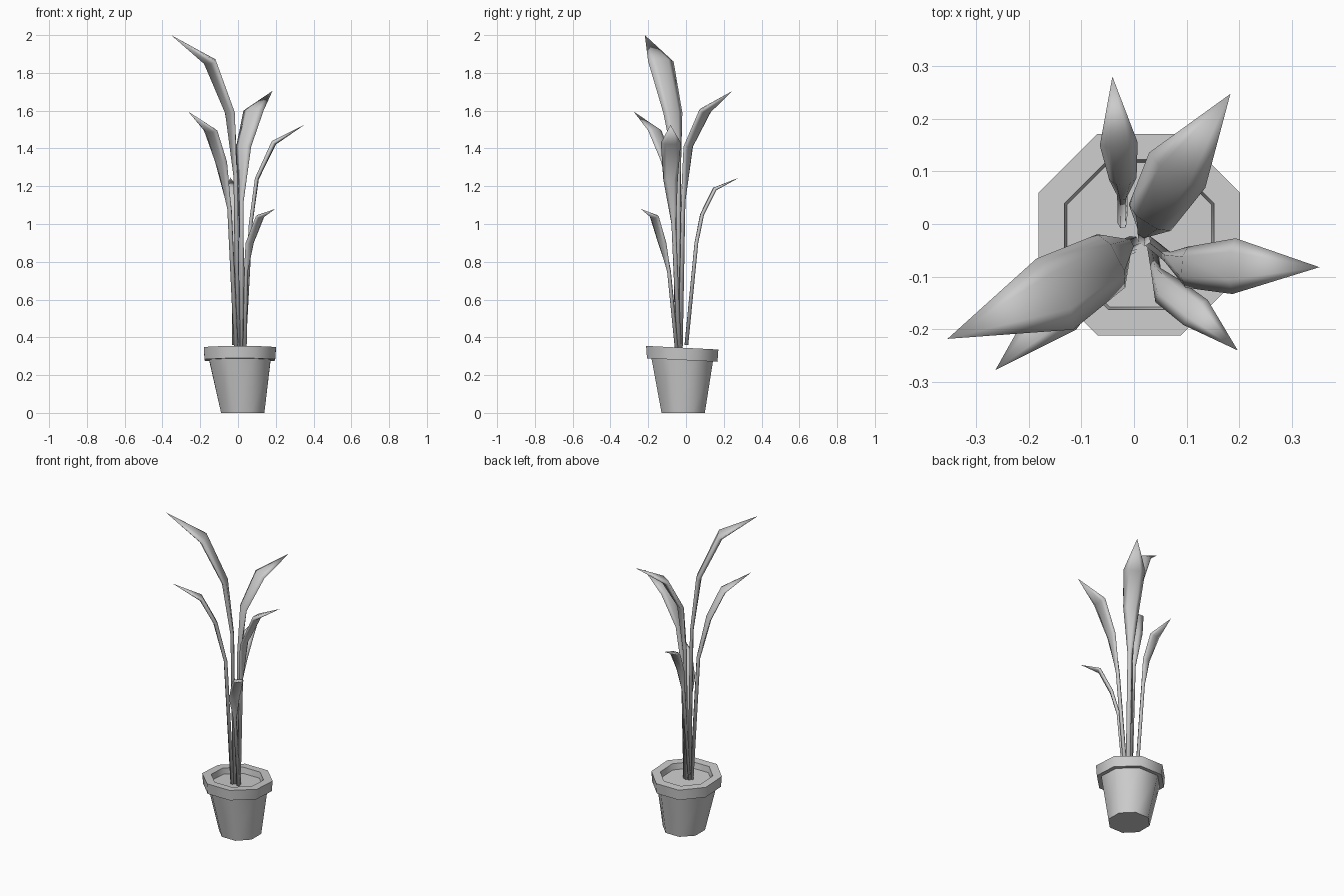
import bpy, bmesh, math
from mathutils import Vector

cube = bpy.data.objects.get("Cube")
if cube:
    bpy.data.objects.remove(cube, do_unlink=True)

# One plain grey for everything
grey = bpy.data.materials.new("plain_grey")
grey.use_nodes = True
COLOUR = (0.6, 0.6, 0.6, 1)
grey.diffuse_color = COLOUR
grey.node_tree.nodes["Principled BSDF"].inputs["Base Color"].default_value = COLOUR


def skin_rings(name, rings, angle, cap_end=True):
    """Bridge rings of points into a closed skin; a one-point ring is a tip."""
    bm = bmesh.new()
    loops = [[bm.verts.new(p) for p in ring] for ring in rings]
    for a, b in zip(loops, loops[1:]):
        n = len(a)
        for i in range(n):
            j = (i + 1) % n
            if len(b) == 1:
                bm.faces.new((a[i], a[j], b[0]))
            else:
                bm.faces.new((a[i], a[j], b[j], b[i]))
    bm.faces.new(loops[0][::-1])
    if cap_end and len(loops[-1]) > 1:
        bm.faces.new(loops[-1])
    bmesh.ops.recalc_face_normals(bm, faces=bm.faces)
    mesh = bpy.data.meshes.new(name)
    bm.to_mesh(mesh)
    bm.free()
    mesh.materials.append(grey)
    obj = bpy.data.objects.new(name, mesh)
    bpy.context.collection.objects.link(obj)
    bpy.ops.object.select_all(action="DESELECT")
    obj.select_set(True)
    bpy.context.view_layer.objects.active = obj
    bpy.ops.object.shade_smooth_by_angle(angle=math.radians(angle))
    return obj


# Pot: eight-sided, slightly leaning, with a thick collar
def octagon(radius, z):
    lean = min(z / 0.28, 1)
    cx, cy = 0.025 - 0.015 * lean, -0.015 - 0.005 * lean
    pts = []
    for i in range(8):
        a = math.radians(22.5 + 45 * i)
        x, y = radius * math.cos(a), radius * math.sin(a)
        pts.append((cx + x, cy + y, z - 0.05 * y * lean))
    return pts


pot_profile = [(0.124, 0), (0.176, 0.28), (0.202, 0.28), (0.207, 0.345), (0.154, 0.345), (0.148, 0.305)]
skin_rings("pot", [octagon(r, z) for r, z in pot_profile], 50, cap_end=False)
skin_rings("soil", [octagon(0.14, 0.29), octagon(0.15, 0.308)], 50)


# Leaf: a thin stem that flattens into a pointed, arching blade
def leaf(name, points, widths):
    pts = [Vector(p) for p in points]
    out = pts[-1] - pts[1]
    side = Vector((-out.y, out.x, 0)).normalized()
    rings = []
    for i, (p, w) in enumerate(zip(pts, widths)):
        if i == len(pts) - 1:
            rings.append([p])
            break
        before = (p - pts[i - 1]).normalized() if i else Vector((0, 0, 1))
        tangent = (before + (pts[i + 1] - p).normalized()).normalized()
        up = tangent.cross(side).normalized()
        thick = max(0.28 * w, 0.011)
        rings.append([p + side * w * math.cos(k * math.tau / 6) + up * thick * math.sin(k * math.tau / 6)
                      for k in range(6)])
    skin_rings(name, rings, 150)


# Points: stem foot, stem top, lower blade, upper blade, tip
leaf("tall_left_leaf",
     [(0, -0.035, 0.3), (-0.012, -0.04, 1.25), (-0.043, -0.07, 1.59), (-0.15, -0.133, 1.86), (-0.354, -0.218, 2)],
     (0.014, 0.014, 0.057, 0.076, 0))
leaf("front_left_leaf",
     [(-0.008, -0.045, 0.3), (-0.045, -0.06, 1.08), (-0.09, -0.1, 1.33), (-0.145, -0.165, 1.495), (-0.263, -0.277, 1.595)],
     (0.014, 0.014, 0.045, 0.05, 0))
leaf("back_right_leaf",
     [(0.02, -0.03, 0.3), (0.018, -0.015, 1.12), (0.03, 0.012, 1.41), (0.082, 0.102, 1.6), (0.183, 0.247, 1.705)],
     (0.014, 0.014, 0.047, 0.063, 0))
leaf("right_leaf",
     [(0.03, -0.035, 0.3), (0.067, -0.065, 1), (0.1, -0.082, 1.24), (0.19, -0.08, 1.43), (0.352, -0.082, 1.525)],
     (0.012, 0.012, 0.039, 0.053, 0))
leaf("front_right_leaf",
     [(0.035, -0.045, 0.3), (0.042, -0.09, 0.75), (0.062, -0.126, 0.9), (0.117, -0.168, 1.04), (0.197, -0.24, 1.08)],
     (0.01, 0.01, 0.031, 0.033, 0))
leaf("back_leaf",
     [(-0.022, 0.002, 0.36), (-0.022, 0.055, 0.9), (-0.021, 0.085, 1.05), (-0.029, 0.152, 1.185), (-0.041, 0.28, 1.245)],
     (0.009, 0.01, 0.026, 0.036, 0))
